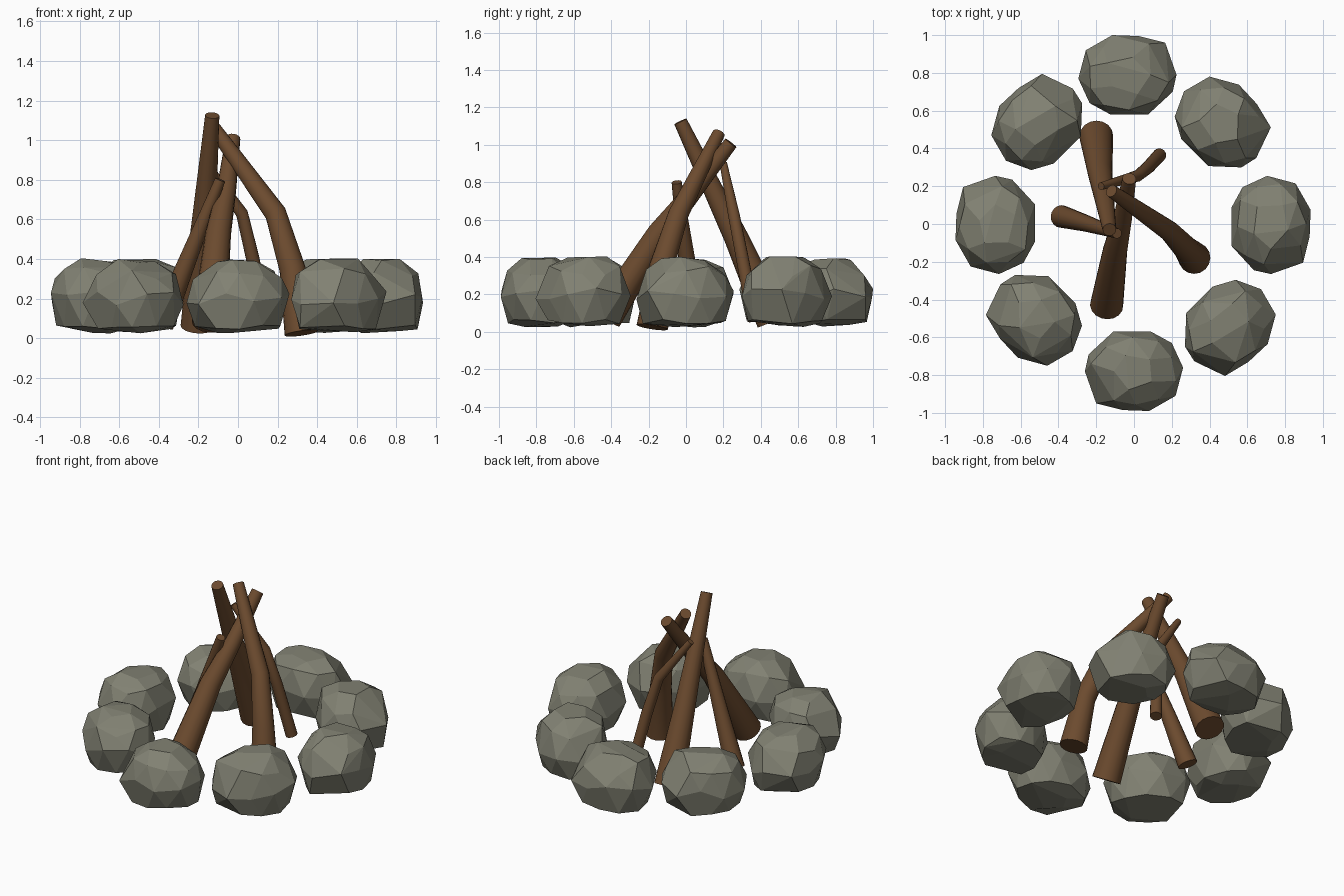
import bpy, bmesh, math, random
from mathutils import Vector, Matrix

if "Cube" in bpy.data.objects:
    bpy.data.objects.remove(bpy.data.objects["Cube"])

random.seed(4)


def material(name, rgb):
    m = bpy.data.materials.new(name)
    m.diffuse_color = (*rgb, 1)
    m.use_nodes = True
    m.node_tree.nodes["Principled BSDF"].inputs["Base Color"].default_value = m.diffuse_color
    return m


def finish(bm, name, mat):
    bmesh.ops.recalc_face_normals(bm, faces=bm.faces[:])
    me = bpy.data.meshes.new(name)
    bm.to_mesh(me)
    bm.free()
    me.materials.append(mat)
    ob = bpy.data.objects.new(name, me)
    bpy.context.collection.objects.link(ob)
    return ob


stone_mat = material("stone_grey", (0.22, 0.22, 0.17))
wood_mat = material("wood_brown", (0.15, 0.07, 0.028))

# Ring stones: faceted hull from an outline (outward is -y), turned around the fire
OUTLINE = [(-.26, 0), (-.2, -.17), (-.06, -.205), (.08, -.21), (.22, -.13), (.26, .02),
           (.2, .15), (.09, .21), (-.11, .21), (-.24, .09)]
LAYERS = [(.42, .035), (.86, .055), (1, .2), (.87, .325), (.45, .392)]   # scale, height


def stone(name, center, angle):
    bm = bmesh.new()
    for k, (s, z) in enumerate(LAYERS):
        wobble = .0 if k == 2 else .05
        step = 2 if k in (0, 4) else 1
        for i in range(k % 2, len(OUTLINE), step):
            x, y = OUTLINE[i]
            if k in (1, 3):        # stagger between outline corners
                x2, y2 = OUTLINE[(i + 1) % len(OUTLINE)]
                x, y = (x + x2) / 2, (y + y2) / 2
            f = s + random.uniform(-wobble, wobble)
            dz = .035 if k in (2, 3) else .012
            bm.verts.new((x * f, y * f, z + random.uniform(-dz, dz)))
    hull = bmesh.ops.convex_hull(bm, input=bm.verts[:])
    loose = [v for v in bm.verts if not v.link_faces]
    bmesh.ops.delete(bm, geom=loose, context='VERTS')
    bmesh.ops.dissolve_limit(bm, angle_limit=math.radians(8), verts=bm.verts[:], edges=bm.edges[:])
    bm.transform(Matrix.Rotation(angle, 4, 'Z'))
    # centre the turned stone on its measured position
    xs = [v.co.x for v in bm.verts]
    ys = [v.co.y for v in bm.verts]
    shift = Vector((center[0] - (min(xs) + max(xs)) / 2, center[1] - (min(ys) + max(ys)) / 2, 0))
    bmesh.ops.translate(bm, verts=bm.verts[:], vec=shift)
    finish(bm, name, stone_mat)


CENTERS = [(0, -.78), (.51, -.55), (.725, -.005), (.47, .54),
           (-.035, .79), (-.515, .54), (-.735, -.005), (-.53, -.51)]
for i, c in enumerate(CENTERS):
    stone(f"ring_stone_{i + 1}", c, i * math.pi / 4)


# Leaning logs: tapered round tubes through a few points (x, y, z, radius)
def log(name, path, sides=16):
    bm = bmesh.new()
    pts = [Vector(p[:3]) for p in path]
    rings = []
    for i, p in enumerate(pts):
        axis = (pts[min(i + 1, len(pts) - 1)] - pts[max(i - 1, 0)]).normalized()
        u = axis.cross(Vector((0, 1, 0))).normalized()
        v = axis.cross(u)
        ring = []
        for k in range(sides):
            a = 2 * math.pi * k / sides
            ring.append(bm.verts.new(p + path[i][3] * (u * math.cos(a) + v * math.sin(a))))
        rings.append(ring)
    for r0, r1 in zip(rings, rings[1:]):
        for k in range(sides):
            n = (k + 1) % sides
            bm.faces.new((r0[k], r0[n], r1[n], r1[k]))
    bm.faces.new(rings[0])
    bm.faces.new(rings[-1])
    ob = finish(bm, name, wood_mat)
    bpy.ops.object.select_all(action='DESELECT')
    ob.select_set(True)
    bpy.context.view_layer.objects.active = ob
    bpy.ops.object.shade_smooth_by_angle(angle=math.radians(40))


log("back_log", [(-.2, .465, .06, .09), (-.18, .27, .5, .065), (-.13, -.03, 1.125, .036)])
log("front_log", [(-.145, -.43, .075, .088), (-.1, -.14, .53, .065),
                  (-.06, .03, .74, .05), (-.025, .24, 1.01, .037)])
log("right_log", [(.32, -.18, .025, .085), (.275, -.13, .35, .066),
                  (.19, -.04, .63, .055), (-.12, .175, 1.06, .034)])
log("left_log", [(-.385, .04, .065, .06), (-.26, .005, .38, .045), (-.09, -.05, .8, .027)])
log("thin_back_log", [(.135, .365, .06, .036), (.075, .3, .4, .034),
                      (.02, .255, .63, .031), (-.175, .2, .9, .02)])
